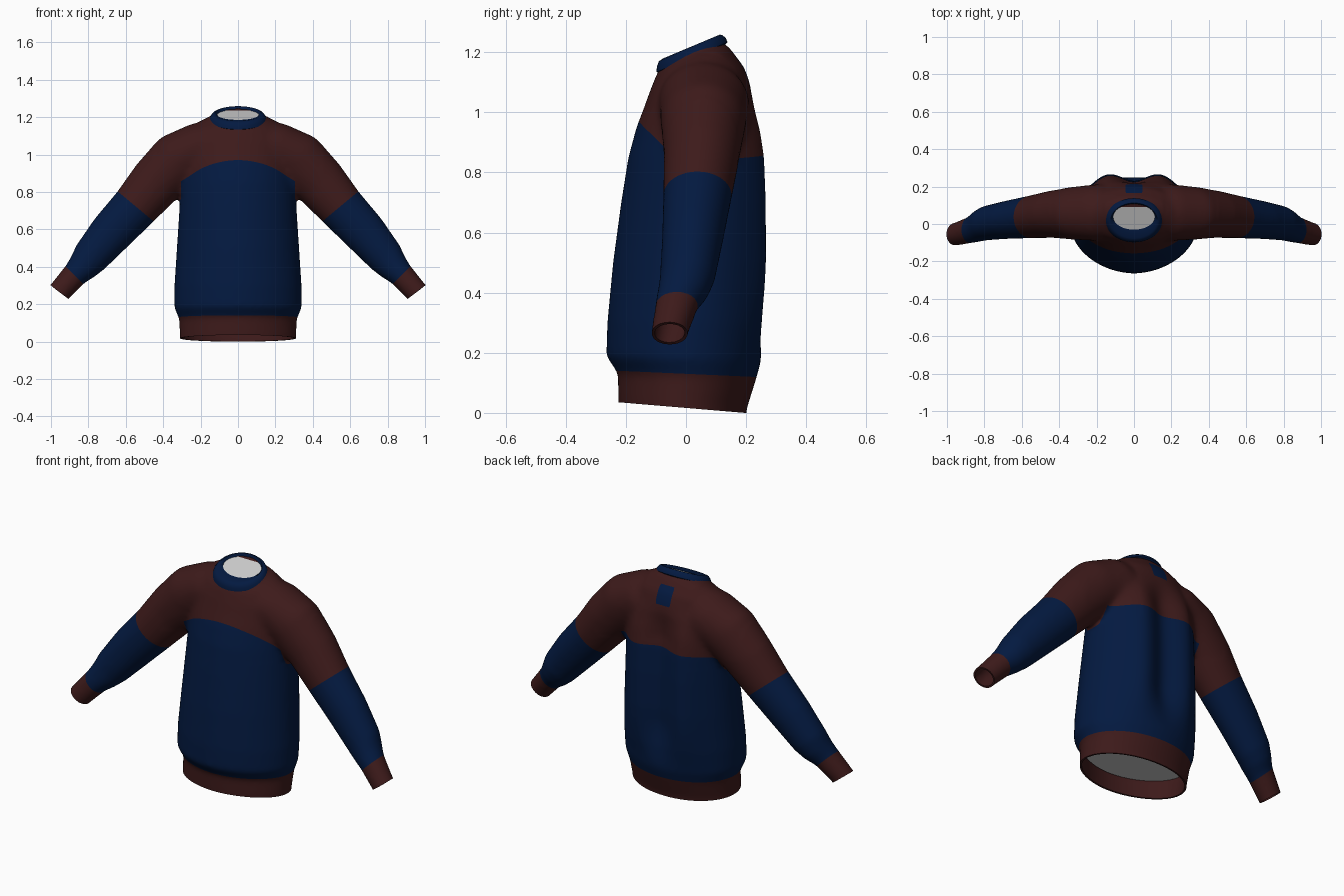
import bpy, bmesh, math
from mathutils import Vector

if "Cube" in bpy.data.objects:
    bpy.data.objects.remove(bpy.data.objects["Cube"])


def material(name, rgb):
    m = bpy.data.materials.new(name)
    m.diffuse_color = (*rgb, 1)
    m.use_nodes = True
    m.node_tree.nodes["Principled BSDF"].inputs["Base Color"].default_value = m.diffuse_color
    return m


NAVY = material("navy knit", (0.001, 0.010, 0.052))
MAROON = material("maroon knit", (0.047, 0.0105, 0.0105))
GREY = material("grey lining", (0.6, 0.6, 0.6))


def oval(z, hw, y0, y1, slope, n=64, front=1.88, back=2.05):
    """Tilted super-ellipse ring around the z axis."""
    cy, hd, pts = (y0 + y1) / 2, (y1 - y0) / 2, []
    for i in range(n):
        a = 2 * math.pi * i / n
        c, s = math.cos(a), math.sin(a)
        p = back if s > 0 else front
        x = hw * math.copysign(abs(c) ** (2 / p), c)
        y = hd * math.copysign(abs(s) ** (2 / p), s)
        pts.append(Vector((x, cy + y, z + slope * y)))
    return pts


def loft(bm, rings, caps=True, closed=False):
    vs = [[bm.verts.new(p) for p in r] for r in rings]
    n = len(vs[0])
    pairs = list(zip(vs, vs[1:])) + ([(vs[-1], vs[0])] if closed else [])
    for a, b in pairs:
        for i in range(n):
            j = (i + 1) % n
            bm.faces.new((a[i], a[j], b[j], b[i]))
    if caps:
        bm.faces.new(vs[0][::-1])
        bm.faces.new(vs[-1])


def finish(bm, name, mats):
    bmesh.ops.recalc_face_normals(bm, faces=bm.faces[:])
    me = bpy.data.meshes.new(name)
    bm.to_mesh(me)
    bm.free()
    for m in mats:
        me.materials.append(m)
    ob = bpy.data.objects.new(name, me)
    bpy.context.collection.objects.link(ob)
    for o in bpy.context.selected_objects:
        o.select_set(False)
    ob.select_set(True)
    bpy.context.view_layer.objects.active = ob
    return ob


def smoothstep(a, b, t):
    t = max(0, min(1, (t - a) / (b - a)))
    return t * t * (3 - 2 * t)


# Torso and sleeves as overlapping lofts: z, half width, front y, back y, tilt
bm = bmesh.new()
loft(bm, [oval(*r) for r in [
    (-.06, .309, -.222, .194, -.08), (.03, .311, -.226, .202, -.08),
    (.12, .314, -.226, .232, -.05), (.18, .340, -.265, .250, -.03),
    (.30, .340, -.262, .264, 0), (.50, .327, -.243, .276, 0),
    (.70, .314, -.216, .276, 0), (.85, .306, -.192, .270, 0),
    (.95, .300, -.165, .254, 0), (1.03, .293, -.140, .232, .08),
    (1.11, .275, -.120, .194, .25), (1.17, .210, -.098, .146, .36),
    (1.195, .142, -.082, .116, .42), (1.27, .122, -.078, .108, .42)]])
# Sleeve path: x, z, y, radius across, half depth
ARM = [(.08, 1.06, .05, .10, .13), (.20, 1.04, .060, .135, .150),
       (.32, .97, .058, .155, .143), (.44, .85, .052, .141, .126),
       (.55, .72, .038, .126, .114), (.68, .58, .022, .116, .102),
       (.79, .45, .005, .099, .092), (.83, .40, -.010, .083, .085),
       (.87, .36, -.03, .069, .072), (.955, .265, -.055, .062, .061),
       (1.02, .190, -.062, .062, .061)]
for side in (1, -1):
    rings = []
    for k, (x, z, y, r, d) in enumerate(ARM):
        a, b = ARM[max(k - 1, 0)], ARM[min(k + 1, len(ARM) - 1)]
        t = Vector((b[0] - a[0], b[1] - a[1])).normalized()
        ring = []
        for i in range(40):
            q = 2 * math.pi * i / 40
            c, s = math.cos(q), math.sin(q)
            ring.append(Vector((side * (x - t.y * r * c), y + d * s,
                                z + t.x * r * c)))
        rings.append(ring)
    loft(bm, rings)

# Fuse into one soft skin
ob = finish(bm, "sweater_body", [NAVY, MAROON])
rm = ob.modifiers.new("fuse", 'REMESH')
rm.mode = 'VOXEL'
rm.voxel_size = 0.012
sm = ob.modifiers.new("soften", 'SMOOTH')
sm.factor = 0.5
sm.iterations = 12
for m in ("fuse", "soften"):
    bpy.ops.object.modifier_apply(modifier=m)
bm = bmesh.new()
bm.from_mesh(ob.data)

# Hollow down the middle of the back between two soft folds
for v in bm.verts:
    x, y, z = v.co
    w = smoothstep(.05, .2, y) * smoothstep(.15, .45, z) * (1 - smoothstep(.9, 1.12, z))
    v.co.y += w * (.016 * math.exp(-((abs(x) - .16) / .07) ** 2)
                   - .045 * math.exp(-(x / .08) ** 2))

# Soften the armpits and shoulder joins further
for _ in range(12):
    near = [v for v in bm.verts if .16 < abs(v.co.x) < .45 and v.co.z > .78]
    bmesh.ops.smooth_vert(bm, verts=near, factor=.5,
                          use_axis_x=True, use_axis_y=True, use_axis_z=True)

# Open the hem, neck and cuffs
CUTS = [((0, 0, .0165), (0, -.084, -1)), ((0, .015, 1.205), (0, -.42, 1)),
        ((.955, 0, .265), (.61, 0, -.79)), ((-.955, 0, .265), (-.61, 0, -.79))]
for co, no in CUTS:
    bmesh.ops.bisect_plane(bm, geom=bm.verts[:] + bm.edges[:] + bm.faces[:],
                           plane_co=co, plane_no=no, clear_outer=True)


# Colour regions, positive inside
def hem(p):
    return .13 - .045 * p.y - p.z


def torso(p):
    k = smoothstep(-.13, .1, p.y)
    yoke = (1 - k) * (.97 - 1.15 * p.x ** 2) + k * (.86 - .2 * p.x ** 2)
    return min(yoke - p.z, min(.42, .306 + .9 * max(0, .76 - p.z)) - abs(p.x))


def sleeve(p):
    return min((abs(p.x) - .55) * .64 - (p.z - .725) * .77, abs(p.x) - .42)


def cuff(p):
    return (abs(p.x) - .875) * .707 - (p.z - .355) * .707


def label(p):
    dx, dz = max(0, abs(p.x) - .031), max(0, abs(p.z - 1.138) - .034)
    return min(.014 - math.hypot(dx, dz), p.y - .08)


# Cut clean seams along each region border
for f in (hem, torso, sleeve, cuff, label):
    val = {v: f(v.co) for v in bm.verts}
    new = []
    for e in bm.edges[:]:
        a, b = e.verts
        fa, fb = val[a], val[b]
        if fa * fb < 0:
            t = min(.98, max(.02, fa / (fa - fb)))
            co = a.co.lerp(b.co, t)
            v = bmesh.utils.edge_split(e, a, t)[1]
            v.co = co
            new.append(v)
    if new:
        bmesh.ops.connect_verts(bm, verts=new)
for face in bm.faces:
    face.smooth = True
    c = face.calc_center_median()
    navy = label(c) > 0 or (torso(c) > 0 and hem(c) < 0) or (sleeve(c) > 0 and cuff(c) < 0)
    face.material_index = 0 if navy else 1
bm.to_mesh(ob.data)
bm.free()
sol = ob.modifiers.new("thickness", 'SOLIDIFY')
sol.thickness = 0.01
sol.offset = -1
bpy.ops.object.modifier_apply(modifier="thickness")
bpy.ops.object.shade_smooth_by_angle(angle=math.radians(50))

# Ribbed collar, deep at the front and thin at the back
bm = bmesh.new()
loft(bm, [oval(*r, .42, front=2, back=2) for r in [
    (1.184, .154, -.098, .138), (1.200, .148, -.097, .132),
    (1.214, .136, -.090, .119), (1.219, .124, -.076, .112),
    (1.214, .112, -.030, .107), (1.192, .108, -.030, .100),
    (1.165, .130, -.075, .112)]],
    caps=False, closed=True)
finish(bm, "collar", [NAVY])
bpy.ops.object.shade_smooth_by_angle(angle=math.radians(60))

# Grey lining seen in the neck and the hem, maroon band at the nape
for name, ring, mat in (
        ("neck_lining", oval(1.211, .114, -.034, .108, .42, front=2, back=2), GREY),
        ("nape_band", [p + Vector((0, 0, .002)) for p in
                       oval(1.211, .112, -.034, .108, .42, front=2, back=2)
                       if p.y > .09], MAROON),
        ("hem_lining", oval(.12, .300, -.213, .218, -.05), GREY)):
    bm = bmesh.new()
    bm.faces.new([bm.verts.new(p) for p in ring])
    finish(bm, name, [mat])
